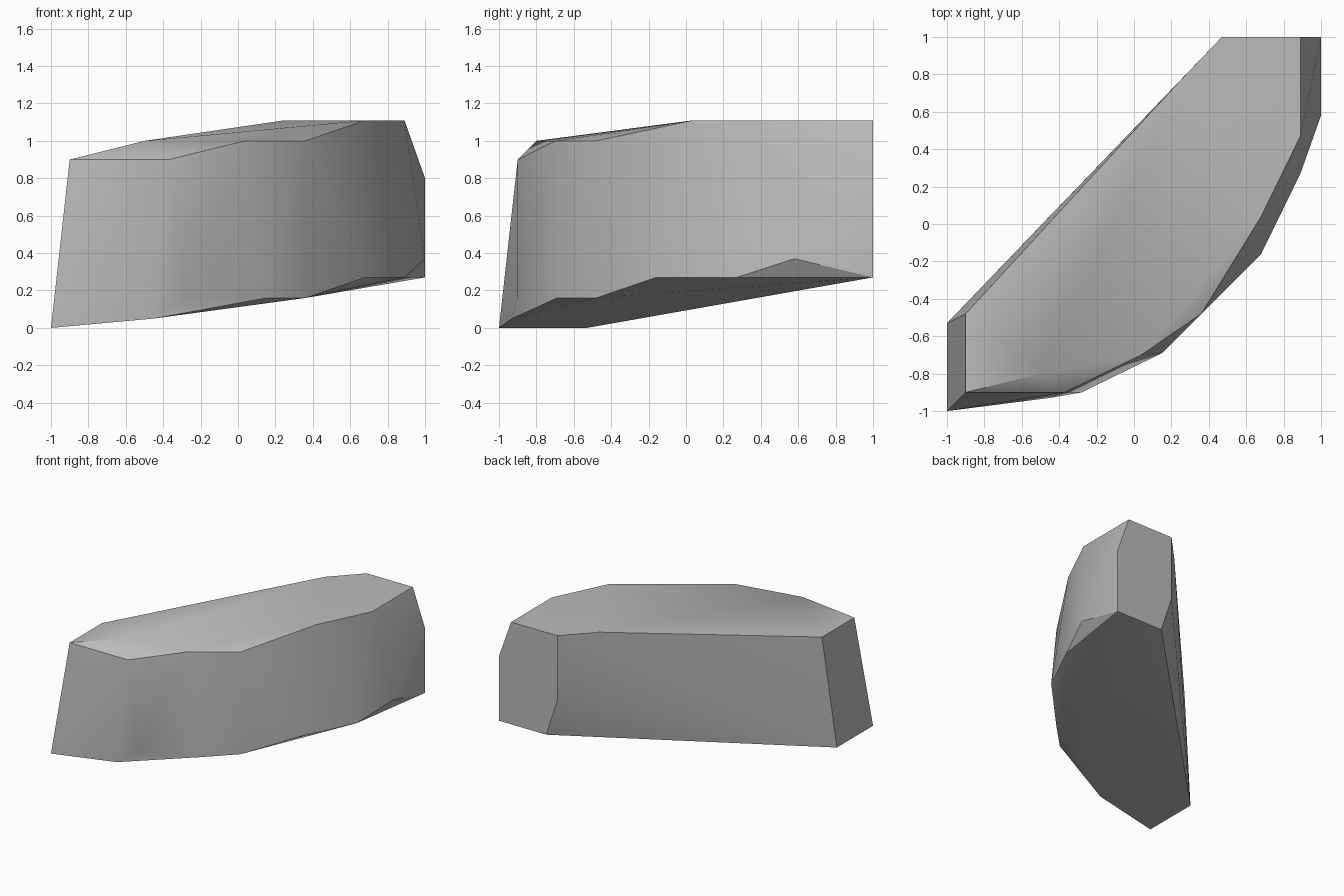
import bpy
import bmesh
from math import radians

if "Cube" in bpy.data.objects:
    bpy.data.objects.remove(bpy.data.objects["Cube"], do_unlink=True)

# Plain stone colour
stone = bpy.data.materials.new("stone grey")
stone.use_nodes = True
grey = (0.5, 0.5, 0.5, 1)
stone.diffuse_color = grey
bsdf = next(n for n in stone.node_tree.nodes if n.type == 'BSDF_PRINCIPLED')
bsdf.inputs["Base Color"].default_value = grey
bsdf.inputs["Roughness"].default_value = 0.8

# Corners of the curved slab, ring by ring
base_ring = [(-1, -1, 0), (-0.45, -0.93, 0.05), (-0.28, -0.9, 0.16),
             (0.15, -0.69, 0.16), (0.36, -0.48, 0.16), (0.68, -0.16, 0.27),
             (0.89, 0.27, 0.27), (1, 0.58, 0.37), (1, 1, 0.27),
             (0.57, 1, 0.27), (-1, -0.53, 0)]
end_corners = [(1, 1, 0.8), (0.47, 1, 0.58)]
top_ring = [(-0.9, -0.9, 0.9), (-0.37, -0.9, 0.9), (-0.5, -0.8, 1.0),
            (0.04, -0.7, 1.0), (0.36, -0.48, 1.0), (0.68, 0.04, 1.11),
            (0.89, 0.47, 1.11), (0.89, 1, 1.11), (0.47, 1, 1.11),
            (0.25, 0.77, 1.11), (-0.9, -0.48, 0.9)]

# Wrap the corners in one faceted shell
bm = bmesh.new()
for corner in base_ring + end_corners + top_ring:
    bm.verts.new(corner)
bmesh.ops.convex_hull(bm, input=bm.verts[:])
bmesh.ops.recalc_face_normals(bm, faces=bm.faces[:])
bmesh.ops.dissolve_limit(bm, angle_limit=radians(1),
                         verts=bm.verts[:], edges=bm.edges[:])
mesh = bpy.data.meshes.new("curved_rock")
bm.to_mesh(mesh)
bm.free()
mesh.materials.append(stone)

rock = bpy.data.objects.new("curved_rock", mesh)
bpy.context.collection.objects.link(rock)

# Soft sides with crisp rims
bpy.ops.object.select_all(action='DESELECT')
rock.select_set(True)
bpy.context.view_layer.objects.active = rock
bpy.ops.object.shade_smooth_by_angle(angle=radians(30))
